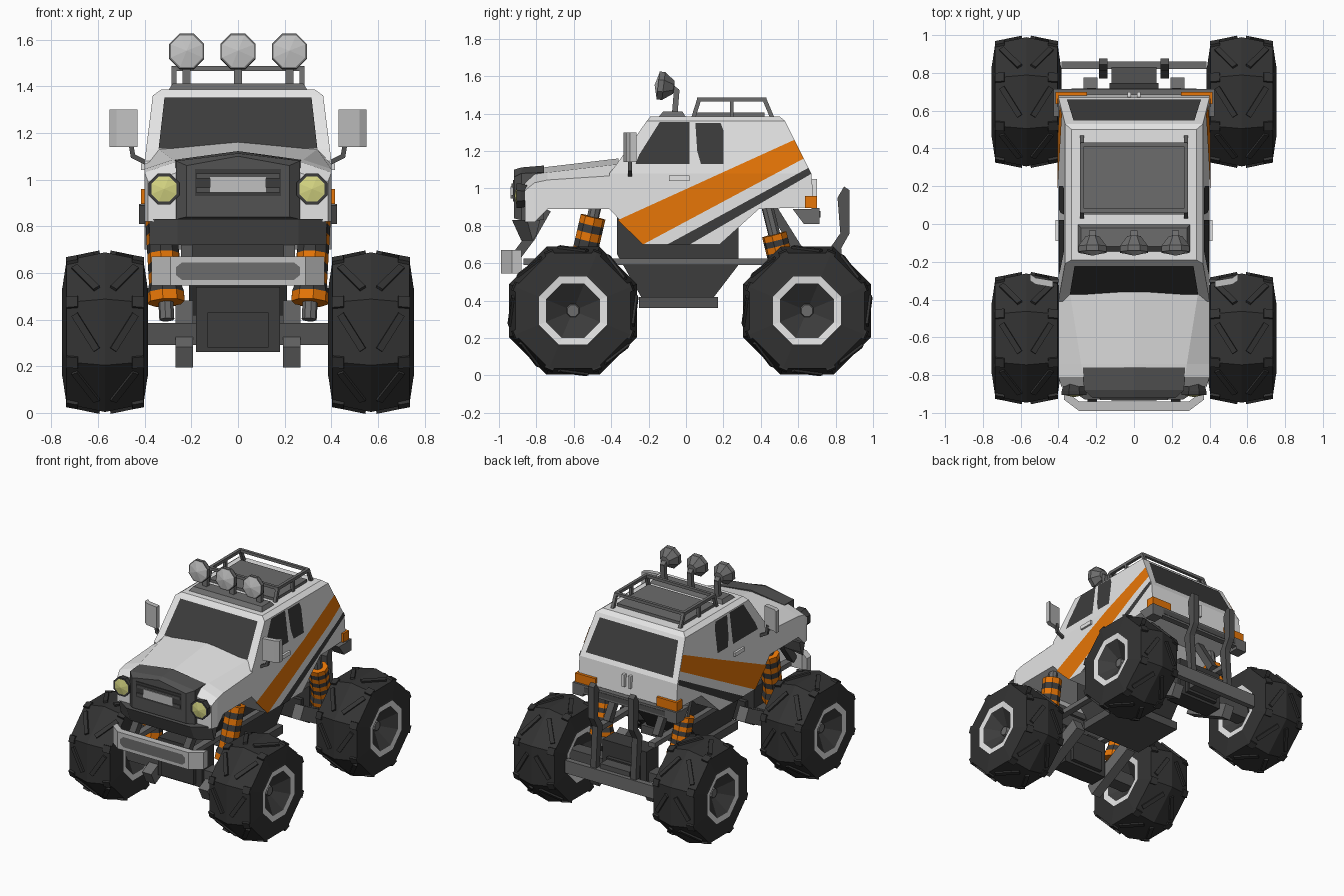
import bpy, bmesh, math
from mathutils import Matrix, Vector

if "Cube" in bpy.data.objects:
    bpy.data.objects.remove(bpy.data.objects["Cube"])

def mat(name, r, g, b):
    m = bpy.data.materials.new(name)
    m.diffuse_color = (r, g, b, 1)
    m.use_nodes = True
    m.node_tree.nodes["Principled BSDF"].inputs["Base Color"].default_value = m.diffuse_color
    return m

WHITE = mat("white paint", .78, .78, .78)
ORANGE = mat("orange", .80, .18, .002)
DARK = mat("dark glass", .045, .045, .045)
TYRE = mat("tyre rubber", .033, .033, .033)
GREY = mat("grey metal", .15, .15, .15)
DGREY = mat("dark grey metal", .085, .085, .085)
LIGHT = mat("light grey", .53, .53, .53)
YELLOW = mat("headlight yellow", .68, .68, .23)

def finish(name, bm, *mats):
    bmesh.ops.recalc_face_normals(bm, faces=bm.faces[:])
    me = bpy.data.meshes.new(name)
    bm.to_mesh(me)
    bm.free()
    for m in mats:
        me.materials.append(m)
    ob = bpy.data.objects.new(name, me)
    bpy.context.collection.objects.link(ob)
    return ob

def box(name, x, y, z, m):
    """Box from (min, max) ranges."""
    bm = bmesh.new()
    c = [(a + b) / 2 for a, b in (x, y, z)]
    s = [abs(b - a) for a, b in (x, y, z)]
    bmesh.ops.create_cube(bm, size=1, matrix=Matrix.Translation(c) @ Matrix.Diagonal((*s, 1)))
    return finish(name, bm, m)

def aim(a, d):
    return Matrix.Translation(a) @ Vector(d).to_track_quat('Z', 'Y').to_matrix().to_4x4()

def path(name, pts, w, h, m):
    """Square bars joined along a list of points."""
    bm = bmesh.new()
    for a, b in zip(pts, pts[1:]):
        a, b = Vector(a), Vector(b)
        L = (b - a).length + min(w, h) * .4
        bmesh.ops.create_cube(bm, size=1, matrix=aim((a + b) / 2, b - a) @ Matrix.Diagonal((w, h, L, 1)))
    return finish(name, bm, m)

def lathe(name, prof, at, direction, mats, idx, n=8):
    """Spin (axial, flat radius) points about a direction, with one material index per band."""
    bm = bmesh.new()
    M = aim(at, direction)
    rings = []
    for a, r in prof:
        R = r / math.cos(math.pi / n)
        rings.append([bm.verts.new(M @ Vector((R * math.cos((i + .5) * math.tau / n),
                      R * math.sin((i + .5) * math.tau / n), a))) for i in range(n)])
    for k, (p, q) in enumerate(zip(rings, rings[1:])):
        for i in range(n):
            j = (i + 1) % n
            bm.faces.new((p[i], p[j], q[j], q[i])).material_index = idx[k]
    bmesh.ops.remove_doubles(bm, verts=bm.verts[:], dist=1e-5)
    return finish(name, bm, *mats)

def loft(name, loops, m):
    bm = bmesh.new()
    rs = [[bm.verts.new(p) for p in lp] for lp in loops]
    n = len(rs[0])
    for p, q in zip(rs, rs[1:]):
        for i in range(n):
            bm.faces.new((p[i], p[(i + 1) % n], q[(i + 1) % n], q[i]))
    bm.faces.new(rs[0])
    bm.faces.new(rs[-1])
    return finish(name, bm, m)

def prism(name, pts, x0, x1, m):
    return loft(name, [[(x, y, z) for y, z in pts] for x in (x0, x1)], m)

# Cabin half width at a given height
def half(z):
    if z <= 1.08:
        return .40
    if z <= 1.36:
        return .40 - .035 * (z - 1.08) / .28
    return .365 - .035 * (z - 1.36) / .025

def fold(bm):
    for z in (1.08, 1.36):
        bmesh.ops.bisect_plane(bm, geom=bm.verts[:] + bm.edges[:] + bm.faces[:], plane_co=(0, 0, z), plane_no=(0, 0, 1))

def side_panel(name, pts, m, off=.004):
    for s in (-1, 1):
        bm = bmesh.new()
        bm.faces.new([bm.verts.new((0, y, z)) for y, z in pts])
        fold(bm)
        for v in bm.verts:
            v.co.x = s * (half(v.co.z) + off)
        ob = finish(name, bm, m)
        if ob.data.polygons[0].normal.x * s < 0:
            ob.data.flip_normals()

# Cabin body
bm = bmesh.new()
prof = [(-.41, .89), (-.41, 1.08), (-.37, 1.13), (-.21, 1.36), (-.19, 1.385), (.50, 1.385), (.53, 1.36),
        (.67, 1.08), (.685, .9), (.39, .89), (.18, .70), (-.23, .70)]
f = bm.faces.new([bm.verts.new((-1, y, z)) for y, z in prof])
ex = bmesh.ops.extrude_face_region(bm, geom=[f])
for v in ex["geom"]:
    if isinstance(v, bmesh.types.BMVert):
        v.co.x = 1
fold(bm)
for v in bm.verts:
    v.co.x *= half(v.co.z)
finish("cabin", bm, WHITE)

# Stripes and windows
side_panel("orange_stripe", [(-.365, .83), (.58, 1.26), (.63, 1.16), (-.23, .70)], ORANGE)
side_panel("dark_stripe", [(-.10, .70), (.655, 1.11), (.67, 1.078), (.02, .70)], DARK, .005)
side_panel("front_side_window", [(-.27, 1.13), (-.25, 1.18), (-.14, 1.355), (.02, 1.355), (.02, 1.13)], DARK)
side_panel("rear_side_window", [(.05, 1.35), (.185, 1.35), (.2, 1.31), (.2, 1.13), (.08, 1.13), (.06, 1.2)], DARK)

def glass(name, lo, hi, wl, wh):
    bm = bmesh.new()
    bm.faces.new([bm.verts.new(p) for p in ((-wl, *lo), (wl, *lo), (wh, *hi), (-wh, *hi))])
    ob = finish(name, bm, DARK)
    if ob.data.polygons[0].normal.y * lo[0] < 0:
        ob.data.flip_normals()

glass("windshield", (-.374, 1.134), (-.222, 1.352), .34, .315)
glass("rear_window", (.66, 1.113), (.548, 1.337), .355, .32)

# Hood and fenders
def hood(y, zb, zs, xe, ze, zc, w=.4):
    return [(-w, y, zb), (-w, y, zs), (-xe, y, ze), (0, y, zc), (xe, y, ze), (w, y, zs), (w, y, zb)]
loft("hood", [hood(-.36, .89, 1.07, .34, 1.13, 1.16), hood(-.74, .89, 1.045, .28, 1.085, 1.115),
              hood(-.81, .82, 1.03, .27, 1.075, 1.105), hood(-.86, .82, .99, .26, 1.03, 1.05, .385)], WHITE)

# Grille with recessed centre and light bar
def gr(y, w, z0, z1, zc):
    return [(-w, y, z0), (-w, y, z1), (0, y, zc), (w, y, z1), (w, y, z0)]
loft("grille_surround", [gr(-.76, .27, .83, 1.085, 1.122), gr(-.88, .265, .83, 1.08, 1.112),
                         gr(-.92, .22, .84, 1.06, 1.10)], DGREY)
box("grille_panel", (-.185, .185), (-.925, -.9), (.93, 1.045), DARK)
for z in (.945, 1.005):
    box("grille_bar", (-.18, .18), (-.932, -.9), (z, z + .02), DGREY)
box("grille_light_bar", (-.12, .12), (-.937, -.9), (.945, 1.01), LIGHT)
loft("front_valance", [[(x, -.93 if abs(x) < .3 else -.85, .83), (x, -.88 if abs(x) < .3 else -.82, .72),
      (x, -.80, .75), (x, -.78, .83)] for x in (-.38, -.26, .26, .38)], DGREY)

# Front bumper
loft("front_bumper", [[(x, y, .545), (x, y, .67), (x, y + .05, .67), (x, y + .05, .545)]
     for x, y in ((-.37, -.93), (-.29, -.99), (.29, -.99), (.37, -.93))], LIGHT)
bm = bmesh.new()
bm.faces.new([bm.verts.new((x, -.994, z)) for x, z in ((-.265, .59), (-.24, .57), (.24, .57), (.265, .59),
              (.265, .625), (.24, .645), (-.24, .645), (-.265, .625))])
finish("bumper_inset", bm, GREY)

# Wheels
half_p = [(.165, .308), (.182, .194), (.185, .182), (.18, .145), (.10, .035), (.115, .03), (.115, 0)]
wheel_p = [(-a, r) for a, r in reversed(half_p)] + [(0, .342)] + half_p
half_i = [0, 0, 0, 1, 2, 3, 3]
tread = bmesh.new()
for k in range(8):
    R = Matrix.Rotation(k * math.pi / 4, 4, 'X')
    for s in (-1, 1):
        bmesh.ops.create_cube(tread, size=1, matrix=R @ Matrix.Translation((s * .082, 0, .326))
            @ Matrix.Rotation(s * .204, 4, 'Y') @ Matrix.Rotation(s * 1.0, 4, 'Z') @ Matrix.Diagonal((.18, .03, .024, 1)))
        bmesh.ops.create_cube(tread, size=1, matrix=Matrix.Rotation((k + .5) * math.pi / 4, 4, 'X')
            @ Matrix.Translation((s * .14, 0, .333)) @ Matrix.Rotation(s * .2, 4, 'Y') @ Matrix.Diagonal((.05, .05, .02, 1)))
tread_ob = finish("wheel_tread", tread, TYRE)
first = True
for y in (-.604, .647):
    for s in (-1, 1):
        at = (s * .57, y, .346)
        lathe("wheel", wheel_p, at, (s, 0, 0), [TYRE, WHITE, DARK, GREY], half_i[::-1] + half_i)
        t = tread_ob if first else tread_ob.copy()
        if not first:
            bpy.context.collection.objects.link(t)
        t.location = at
        first = False
    # Axle and differential
    box("axle", (-.46, .46), (y - .05, y + .05), (.29, .385), DGREY)
    box("differential", (-.13, .13), (y - .1, y + .1), (.28, .43), DARK)
    box("differential_mount", (-.18, .18), (y - .07, y + .07), (.26, .54), DARK)

# Belly, skid plate and rear beam
prism("belly", [(-.24, .42), (.15, .42), (.28, .59), (.28, .84), (-.37, .87), (-.37, .65)], -.21, .21, DARK)
box("skid_plate", (-.25, .25), (-.25, .17), (.36, .42), DGREY)
box("rear_beam", (-.385, .385), (.82, .86), (.29, .385), GREY)
box("rear_beam_mount", (-.12, .12), (.72, .83), (.30, .42), DGREY)

for s in (-1, 1):
    # Frame rails, arms and brackets
    box("frame_rail", (s * .2, s * .25), (-.87, .72), (.59, .625), GREY)
    path("front_arm", [(s * .23, -.70, .245), (s * .23, -.34, .43)], .075, .1, GREY)
    path("rear_arm", [(s * .23, .74, .245), (s * .23, .38, .43)], .075, .1, GREY)
    path("bumper_bracket", [(s * .22, -.75, .88), (s * .22, -.83, .74), (s * .22, -.92, .62)], .05, .05, DGREY)
    path("rear_link", [(s * .2, .47, .88), (s * .2, .62, .64)], .05, .05, DGREY)
    # Shock absorbers
    for name, a, b, t in (("front_shock", (s * .305, -.60, .40), (s * .335, -.48, .92), .86),
                          ("rear_shock", (s * .305, .56, .40), (s * .33, .43, .92), .68)):
        a, b = Vector(a), Vector(b)
        L = (b - a).length
        lathe(name + "_rod", [(0, 0), (0, .03), (L, .03), (L, 0)], a, b - a, [GREY], [0] * 3)
        n = 9
        sp = [(.14 * L, 0)] + [(L * (.14 + (t - .14) * i / n), .075 if i < 2 else .063) for i in range(n + 1)] + [(t * L, 0)]
        lathe(name + "_spring", sp, a, b - a, [ORANGE, DARK], [0] + [i % 2 for i in range(n)] + [0])
    # Headlights
    lathe("headlight", [(-.06, .05), (0, .066), (.02, .066), (.02, .054), (.032, 0)], (s * .317, -.885, .96),
          (0, -1, 0), [DARK, YELLOW], [0, 0, 0, 1])
    # Mirrors and door handles
    loft("mirror", [[(s * x, y, 1.14), (s * x, y + .035, 1.14), (s * x, y + .035, 1.30), (s * x, y, 1.30)]
         for x, y in ((.43, -.335), (.52, -.32), (.55, -.30))], LIGHT)
    path("mirror_arm", [(s * .39, -.30, 1.07), (s * .45, -.30, 1.10), (s * .46, -.30, 1.16)], .02, .02, DGREY)
    box("door_handle", (s * .395, s * .415), (-.09, .02), (1.04, 1.068), WHITE)
    # Tail lights, tailgate handle and rear guard tubes
    box("tail_light", (s * .25, s * .415), (.635, .70), (.895, .96), ORANGE)
    box("tailgate_handle", (s * .015, s * .035), (.665, .70), (.96, 1.05), WHITE)
    prism("rear_guard_tube", [(.845, 1.01), (.875, .99), (.875, .76), (.83, .68), (.85, .38), (.81, .38),
                              (.77, .68), (.825, .76), (.81, .95)], s * .14, s * .185, DGREY)
    prism("bumper_corner", [(.57, .89), (.715, .89), (.715, .81), (.63, .81)], s * .34, s * .425, GREY)

# Rear bumper
box("rear_bumper", (-.425, .425), (.67, .715), (.83, .895), GREY)
box("rear_bumper_inset", (-.33, .33), (.70, .718), (.845, .88), DGREY)

# Roof rack
box("rack_panel", (-.27, .27), (.05, .42), (1.38, 1.405), GREY)
for s in (-1, 1):
    path("rack_rail", [(s * .275, .04, 1.38), (s * .275, .07, 1.475), (s * .275, .42, 1.475), (s * .275, .46, 1.38)], .022, .022, GREY)
    path("rack_post", [(s * .275, .245, 1.38), (s * .275, .245, 1.475)], .02, .02, GREY)
for y in (.07, .42):
    box("rack_crossbar", (-.28, .28), (y - .011, y + .011), (1.465, 1.486), GREY)

# Roof lamps
loft("lamp_base", [[(-w, a, z), (w, a, z), (w, b, z), (-w, b, z)]
     for z, a, b, w in ((1.38, -.15, 0, .30), (1.412, -.12, -.02, .28))], GREY)
for x in (-.22, 0, .22):
    path("lamp_post", [(x, -.06, 1.40), (x, -.05, 1.52), (x, -.09, 1.55)], .035, .03, GREY)
    lathe("roof_lamp", [(-.06, 0), (-.055, .035), (0, .075), (.03, .075), (.03, .068), (.048, 0)], (x, -.12, 1.547),
          (0, -1, .12), [GREY, LIGHT], [0, 0, 0, 0, 1])
